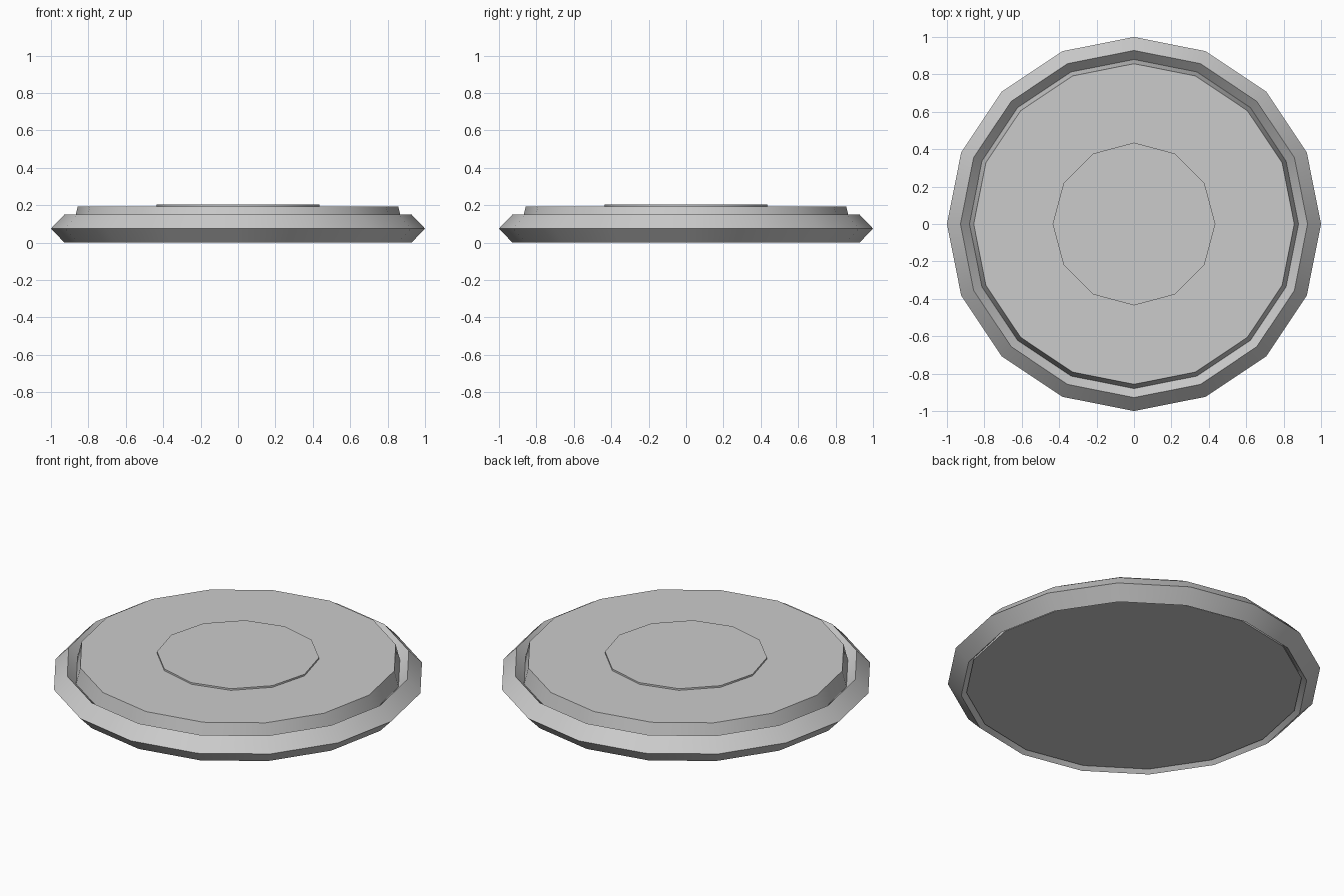
import bpy, math

if "Cube" in bpy.data.objects:
    bpy.data.objects.remove(bpy.data.objects["Cube"])

grey = bpy.data.materials.new("light grey")
grey.diffuse_color = (0.6, 0.6, 0.6, 1)
grey.use_nodes = True
grey.node_tree.nodes["Principled BSDF"].inputs["Base Color"].default_value = grey.diffuse_color


def lathe(name, profile, sides, closed):
    """Spin (radius, z) points round z; open profiles get flat caps."""
    n = len(profile)
    verts = [(r * math.cos(a), r * math.sin(a), z)
             for a in (2 * math.pi * i / sides for i in range(sides))
             for r, z in profile]
    faces = []
    for i in range(sides):
        j = (i + 1) % sides
        for k in range(n if closed else n - 1):
            m = (k + 1) % n
            faces.append((i * n + k, j * n + k, j * n + m, i * n + m))
    if not closed:
        faces.append([i * n for i in reversed(range(sides))])
        faces.append([i * n + n - 1 for i in range(sides)])
    mesh = bpy.data.meshes.new(name)
    mesh.from_pydata(verts, [], faces)
    mesh.materials.append(grey)
    ob = bpy.data.objects.new(name, mesh)
    bpy.context.collection.objects.link(ob)
    bpy.ops.object.select_all(action='DESELECT')
    ob.select_set(True)
    bpy.context.view_layer.objects.active = ob
    bpy.ops.object.shade_smooth_by_angle(angle=math.radians(35))
    return ob


# Diamond-section outer ring
lathe("outer_rim", [(0.928, 0), (1.0, 0.075), (0.928, 0.15), (0.856, 0.075)], 16, True)
# Tapered body disc sitting inside the ring
lathe("body_disc", [(0.90, 0.017), (0.857, 0.193)], 16, False)
# Thin raised disc in the middle
lathe("centre_disc", [(0.435, 0.185), (0.435, 0.203)], 12, False)
